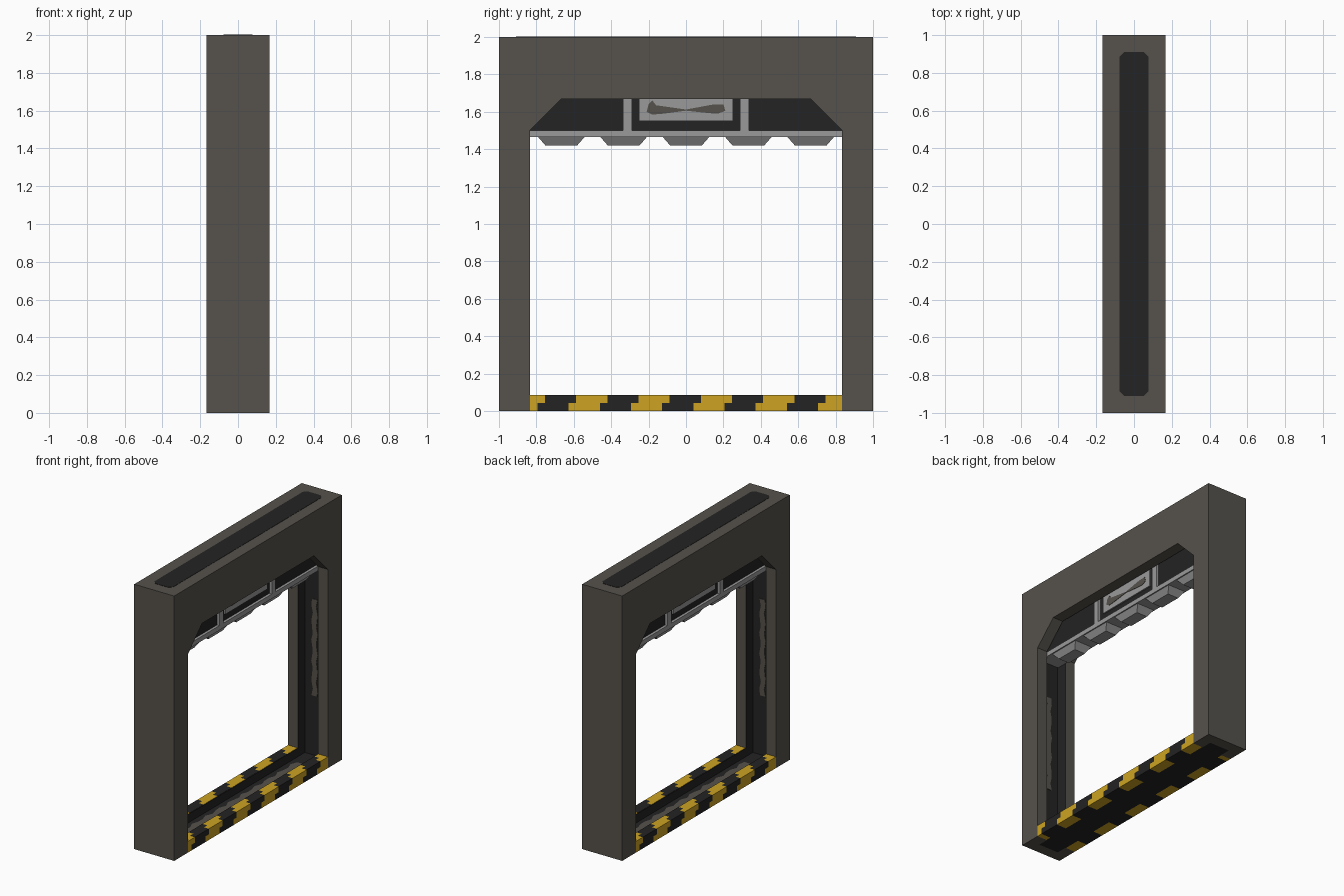
import bpy, bmesh, math

if "Cube" in bpy.data.objects:
    bpy.data.objects.remove(bpy.data.objects["Cube"])


def mat(name, r, g, b):
    m = bpy.data.materials.new(name)
    m.diffuse_color = (r, g, b, 1)
    m.use_nodes = True
    m.node_tree.nodes["Principled BSDF"].inputs["Base Color"].default_value = m.diffuse_color
    return m


FRAME = mat("warm_dark_grey", 0.093, 0.084, 0.072)
BLACK = mat("near_black", 0.017, 0.017, 0.017)
YELLOW = mat("hazard_yellow", 0.61, 0.37, 0.016)
STEEL = mat("light_grey", 0.32, 0.32, 0.32)


def finish(name, bm, mats):
    bmesh.ops.recalc_face_normals(bm, faces=bm.faces[:])
    me = bpy.data.meshes.new(name)
    bm.to_mesh(me)
    bm.free()
    for m in mats:
        me.materials.append(m)
    ob = bpy.data.objects.new(name, me)
    bpy.context.collection.objects.link(ob)
    return ob


def add_prism(bm, pts, a, b, axis="X", index=0):
    """Extrude a 2D outline from a to b along an axis."""
    place = {"X": lambda p, t: (t, p[0], p[1]),
             "Y": lambda p, t: (p[0], t, p[1]),
             "Z": lambda p, t: (p[0], p[1], t)}[axis]
    lo = [bm.verts.new(place(p, a)) for p in pts]
    hi = [bm.verts.new(place(p, b)) for p in pts]
    n = len(pts)
    faces = [bm.faces.new(lo), bm.faces.new(hi)]
    faces += [bm.faces.new((lo[i], lo[(i + 1) % n], hi[(i + 1) % n], hi[i])) for i in range(n)]
    for f in faces:
        f.material_index = index


def prism(name, pts, a, b, m, axis="X"):
    bm = bmesh.new()
    add_prism(bm, pts, a, b, axis)
    return finish(name, bm, [m])


def rect(a0, a1, b0, b1):
    return [(a0, b0), (a1, b0), (a1, b1), (a0, b1)]


def worn_strip(half_w, v0, v1, n):
    """Wavy long outline for worn paint patches."""
    w = lambda i: half_w * (0.75 + 0.25 * math.sin(i * 2.3))
    v = lambda i: v0 + (v1 - v0) * i / n
    return [(w(i), v(i)) for i in range(n + 1)] + [(-w(i + 1), v(i)) for i in range(n, -1, -1)]


W, G = 0.167, 0.083      # half depth of the frame, half width of the groove
J, B = 0.835, 0.917      # opening half width, groove back wall

# Frame: two outer slabs with chamfered opening, one core slab with the groove
slab = [(-1, 0), (-J, 0), (-J, 1.5), (-0.667, 1.667), (0.667, 1.667), (J, 1.5),
        (J, 0), (1, 0), (1, 2), (-1, 2)]
core = [(-1, 0), (-B, 0), (-B, 1.917), (B, 1.917), (B, 0), (1, 0), (1, 2), (-1, 2)]
for side, s in (("right", 1), ("left", -1)):
    ob = prism("frame_slab_" + side, slab, s * G, s * W, FRAME)
    ob.data.materials.append(BLACK)
    for p in ob.data.polygons:          # groove side of the slab is dark
        if p.normal.x * s < -0.9:
            p.material_index = 1
ob = prism("frame_core", core, -G, G, FRAME)
ob.data.materials.append(BLACK)
for p in ob.data.polygons:              # groove walls of the core are dark
    if abs(p.center.y) < 0.95 and abs(p.normal.x) < 0.5 and 0.1 < p.center.z < 1.95:
        p.material_index = 1

# Dark inlay on the top
c = 0.025
top = [(-0.078, -0.91 + c), (-0.078 + c, -0.91), (0.078 - c, -0.91), (0.078, -0.91 + c),
       (0.078, 0.91 - c), (0.078 - c, 0.91), (-0.078 + c, 0.91), (-0.078, 0.91 - c)]
prism("top_inlay", top, 1.996, 2.002, BLACK, "Z")

# Worn patches in the jamb grooves
for side, s in (("back", 1), ("front", -1)):
    prism("jamb_patch_" + side, worn_strip(0.028, 0.47, 1.2, 14),
          s * (B - 0.004), s * B, FRAME, "Y")

# Sill: dark channel, worn floor patch, two hazard rails
channel = [(-0.087, 0), (0.087, 0), (0.087, G), (G, G), (G, 0.02), (-G, 0.02), (-G, G), (-0.087, G)]
prism("sill_channel", channel, -J, J, BLACK, "Y")
for side, s in (("back", 1), ("front", -1)):
    prism("sill_channel_end_" + side, rect(-G, G, 0, 0.02), s * J, s * B, BLACK, "Y")
prism("sill_floor_patch", worn_strip(0.05, -0.75, 0.75, 28), 0.02, 0.024, FRAME, "Z")

rows = [(0.087, W, 0, 0.043, -0.04),        # x0, x1, z0, z1, stripe shift
        (0.127, W, 0.043, 0.085, 0.0),
        (0.087, 0.127, 0.043, 0.085, 0.04)]
for side, s in (("right", 1), ("left", -1)):
    bm = bmesh.new()
    for x0, x1, z0, z1, shift in rows:
        cuts = [-J] + [y for y in (-0.9207 + shift + i / 6 for i in range(13)) if -J < y < J] + [J]
        for a, b in zip(cuts, cuts[1:]):
            k = math.floor(((a + b) / 2 + 0.9207 - shift) * 6)
            add_prism(bm, rect(x0 * s, x1 * s, z0, z1), a * s, b * s, "Y", k % 2)
    finish("hazard_rail_" + side, bm, [YELLOW, BLACK])

# Raised door: dark leaf, bottom bar, tapered teeth
prism("door_leaf", rect(-0.91, 0.91, 1.49, 1.9), -0.06, 0.06, BLACK)
prism("door_bottom_bar", rect(-0.91, 0.91, 1.465, 1.5), -0.08, 0.08, STEEL)
bm = bmesh.new()
for i in range(-2, 3):
    y = i / 3
    lo = [bm.verts.new((sx * 0.045, y + sy * 0.085, 1.42)) for sx, sy in ((-1, -1), (1, -1), (1, 1), (-1, 1))]
    hi = [bm.verts.new((sx * 0.072, y + sy * 0.125, 1.466)) for sx, sy in ((-1, -1), (1, -1), (1, 1), (-1, 1))]
    bm.faces.new(lo)
    bm.faces.new(hi)
    for k in range(4):
        bm.faces.new((lo[k], lo[(k + 1) % 4], hi[(k + 1) % 4], hi[k]))
finish("door_teeth", bm, [STEEL])

# Door trim on both faces: uprights, plate and worn bow-tie mark
mark = [(-0.21, 1.6), (-0.2, 1.64), (-0.18, 1.66), (-0.16, 1.635), (0, 1.612), (0.14, 1.638),
        (0.2, 1.64), (0.21, 1.605), (0.17, 1.59), (0.12, 1.593), (0, 1.606), (-0.12, 1.59), (-0.18, 1.585)]
for side, s in (("right", 1), ("left", -1)):
    for n, y in (("a", -0.313), ("b", 0.313)):
        prism(f"door_upright_{side}_{n}", rect(y - 0.023, y + 0.023, 1.5, 1.9), s * 0.06, s * 0.08, STEEL)
    prism("door_plate_" + side, rect(-0.25, 0.25, 1.55, 1.8), s * 0.06, s * 0.07, STEEL)
    prism("door_mark_" + side, [(y * s, z) for y, z in mark], s * 0.07, s * 0.073, FRAME)
